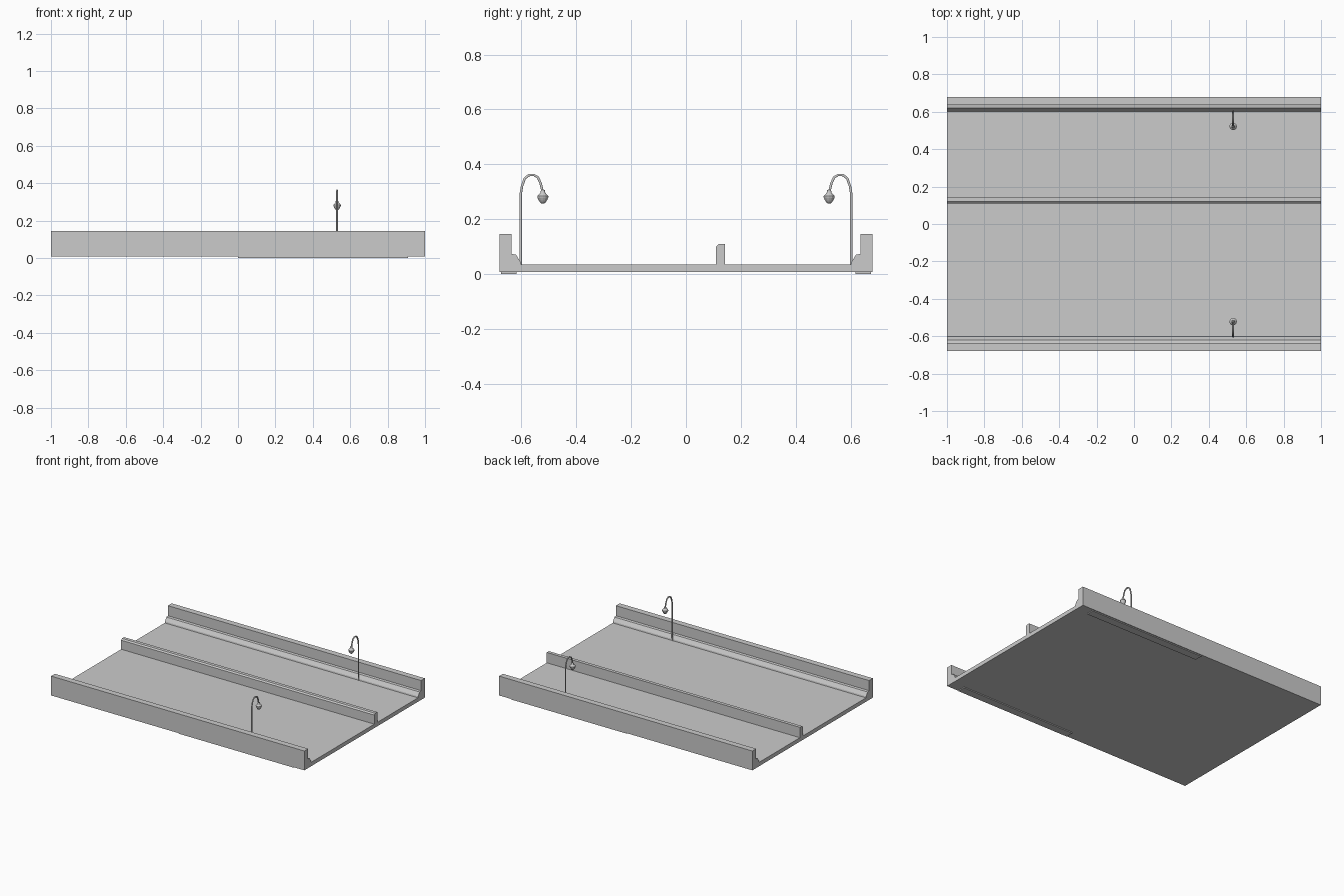
import bpy, bmesh, math

if "Cube" in bpy.data.objects:
    bpy.data.objects.remove(bpy.data.objects["Cube"])


def mesh_object(name, bm):
    bmesh.ops.recalc_face_normals(bm, faces=bm.faces)
    me = bpy.data.meshes.new(name)
    bm.to_mesh(me)
    bm.free()
    ob = bpy.data.objects.new(name, me)
    bpy.context.collection.objects.link(ob)
    return ob


def extrude_x(name, profile, x0, x1):
    """Extrude a (y, z) outline from x0 to x1."""
    bm = bmesh.new()
    face = bm.faces.new([bm.verts.new((x0, y, z)) for y, z in profile])
    new = bmesh.ops.extrude_face_region(bm, geom=[face])["geom"]
    verts = [g for g in new if isinstance(g, bmesh.types.BMVert)]
    bmesh.ops.translate(bm, verts=verts, vec=(x1 - x0, 0, 0))
    return mesh_object(name, bm)


def lathe(name, profile, x, y, sides=12):
    """Spin a (radius, z) outline round a vertical axis."""
    bm = bmesh.new()
    vs = [bm.verts.new((r, 0, z)) for r, z in profile]
    es = [bm.edges.new(p) for p in zip(vs, vs[1:])]
    bmesh.ops.spin(bm, geom=vs + es, cent=(0, 0, 0), axis=(0, 0, 1),
                   angle=math.tau, steps=sides)
    bmesh.ops.remove_doubles(bm, verts=bm.verts, dist=1e-5)
    bmesh.ops.translate(bm, verts=bm.verts, vec=(x, y, 0))
    return mesh_object(name, bm)


def tube(name, points, radius):
    cu = bpy.data.curves.new(name, "CURVE")
    cu.dimensions = "3D"
    cu.bevel_depth = radius
    cu.bevel_resolution = 1
    cu.use_fill_caps = True
    sp = cu.splines.new("POLY")
    sp.points.add(len(points) - 1)
    for p, co in zip(sp.points, points):
        p.co = (*co, 1)
    ob = bpy.data.objects.new(name, cu)
    bpy.context.collection.objects.link(ob)
    return ob


# road deck with parapets, stepped kerbs and the off-centre median
half = [(0.68, 0.007), (0.68, 0.145), (0.637, 0.145), (0.637, 0.073),
        (0.62, 0.07), (0.604, 0.045), (0.602, 0.035)]
median = [(0.143, 0.035), (0.143, 0.109), (0.119, 0.109),
          (0.11, 0.1), (0.11, 0.035)]
other = [(-y, z) for y, z in reversed(half)]
extrude_x("road_deck", half + median + other, -1, 1)

LAMP_X = 0.53
arch = [(0.603, 0.035), (0.603, 0.29), (0.598, 0.32), (0.588, 0.348),
        (0.574, 0.36), (0.555, 0.361), (0.54, 0.352), (0.53, 0.33),
        (0.523, 0.30)]
lantern = [(0, 0.308), (0.007, 0.306), (0.009, 0.296), (0.02, 0.284),
           (0.02, 0.279), (0.015, 0.268), (0.008, 0.258), (0, 0.256)]

for side, label in ((1, "back"), (-1, "front")):
    # strip under the deck edge
    strip = [(0.618, 0), (0.674, 0), (0.674, 0.012), (0.618, 0.012)]
    extrude_x(f"{label}_under_strip", [(side * y, z) for y, z in strip], 0, 0.91)
    # street lamp
    tube(f"{label}_lamp_post", [(LAMP_X, side * y, z) for y, z in arch], 0.005)
    lamp = lathe(f"{label}_lantern", lantern, LAMP_X, side * 0.522)
